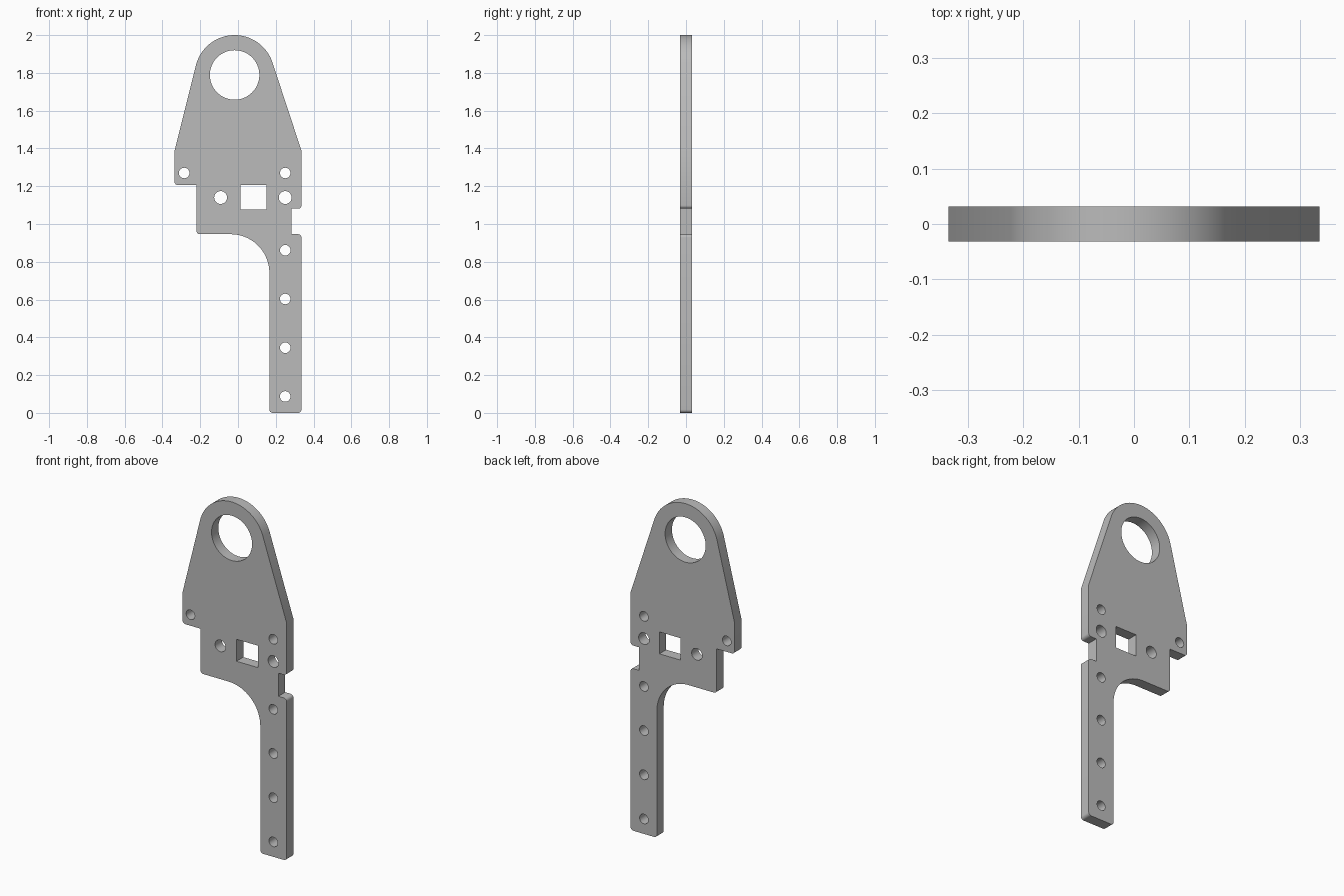
import bpy, bmesh
from math import sin, cos, tan, pi, atan2, acos, radians
from mathutils import Vector, Matrix

cube = bpy.data.objects.get("Cube")
if cube:
    bpy.data.objects.remove(cube, do_unlink=True)

HALF_THICK = 0.0315
HALF_WIDTH = 0.336
EYE = Vector((-0.018, 1.789))
EYE_R, HEAD_R = 0.131, 0.211
SHOULDER_Z = 1.388


def arc(centre, radius, start, end, steps):
    return [centre + radius * Vector((cos(start + (end - start) * i / steps),
                                      sin(start + (end - start) * i / steps)))
            for i in range(steps + 1)]


def circle(x, z, radius, steps=32):
    return arc(Vector((x, z)), radius, 0, 2 * pi, steps)[:-1]


def fillet(prev, corner, nxt, radius):
    """Replace a corner by a tangent arc."""
    if radius == 0:
        return [corner]
    a, b = (prev - corner).normalized(), (nxt - corner).normalized()
    half = a.angle(b) / 2
    centre = corner + (a + b).normalized() * radius / sin(half)
    p = corner + a * radius / tan(half) - centre
    q = corner + b * radius / tan(half) - centre
    start = atan2(p.y, p.x)
    sweep = (atan2(q.y, q.x) - start + pi) % (2 * pi) - pi
    return arc(centre, radius, start, start + sweep, 24 if radius > 0.1 else 6)


# Outline corners from the right shoulder down and round to the left (x, z, radius)
W, R = HALF_WIDTH, 0.018
corners = [(W, SHOULDER_Z, 0), (W, 1.081, R), (0.283, 1.081, 0), (0.283, 0.946, 0),
           (W, 0.946, R), (W, 0, R), (0.166, 0, R), (0.166, 0.946, 0.205),
           (-0.22, 0.946, R), (-0.22, 1.206, 0), (-W, 1.206, R), (-W, SHOULDER_Z, 0)]
pts = [Vector(c[:2]) for c in corners]
outline = []
for i, c in enumerate(corners):
    outline += fillet(pts[i - 1], pts[i], pts[(i + 1) % len(pts)], c[2])


# Rounded head, tangent to both sloping sides
def tangent_angle(point, side):
    d = point - EYE
    return atan2(d.y, d.x) + side * acos(HEAD_R / d.length)


outline += arc(EYE, HEAD_R, tangent_angle(pts[-1], -1) + 2 * pi,
               tangent_angle(pts[0], 1), 40)

# Openings: large eye, square window, bolt holes
loops = [outline, circle(EYE.x, EYE.y, EYE_R, 64),
         [Vector(p) for p in ((0.012, 1.078), (0.15, 1.078), (0.15, 1.206), (0.012, 1.206))]]
loops += [circle(x, 1.14, 0.034) for x in (-0.092, 0.25)]
loops += [circle(x, 1.27, 0.028) for x in (-0.285, 0.25)]
loops += [circle(0.25, 0.087 + 0.258 * i, 0.028) for i in range(4)]

# Filled and extruded flat profile
curve = bpy.data.curves.new("plate_profile", "CURVE")
curve.dimensions = "2D"
curve.fill_mode = "BOTH"
curve.extrude = HALF_THICK
for loop in loops:
    spline = curve.splines.new("POLY")
    spline.points.add(len(loop) - 1)
    for point, co in zip(spline.points, loop):
        point.co = (co.x, co.y, 0, 1)
    spline.use_cyclic_u = True
helper = bpy.data.objects.new("plate_profile", curve)
bpy.context.collection.objects.link(helper)
bpy.context.view_layer.update()
mesh = bpy.data.meshes.new_from_object(
    helper.evaluated_get(bpy.context.evaluated_depsgraph_get()))
bpy.data.objects.remove(helper, do_unlink=True)

# Stand the plate upright and weld the caps to the walls
bm = bmesh.new()
bm.from_mesh(mesh)
bm.transform(Matrix.Rotation(pi / 2, 4, "X"))
bmesh.ops.remove_doubles(bm, verts=bm.verts, dist=0.0001)
bmesh.ops.recalc_face_normals(bm, faces=bm.faces)
bm.to_mesh(mesh)
bm.free()

# Plain grey metal
mat = bpy.data.materials.new("plain_grey")
mat.use_nodes = True
grey = (0.5, 0.5, 0.5, 1)
mat.diffuse_color = grey
mat.node_tree.nodes["Principled BSDF"].inputs["Base Color"].default_value = grey
mesh.materials.clear()
mesh.materials.append(mat)

plate = bpy.data.objects.new("bracket_plate", mesh)
bpy.context.collection.objects.link(plate)
bpy.ops.object.select_all(action="DESELECT")
plate.select_set(True)
bpy.context.view_layer.objects.active = plate
bpy.ops.object.shade_smooth_by_angle(angle=radians(30))
